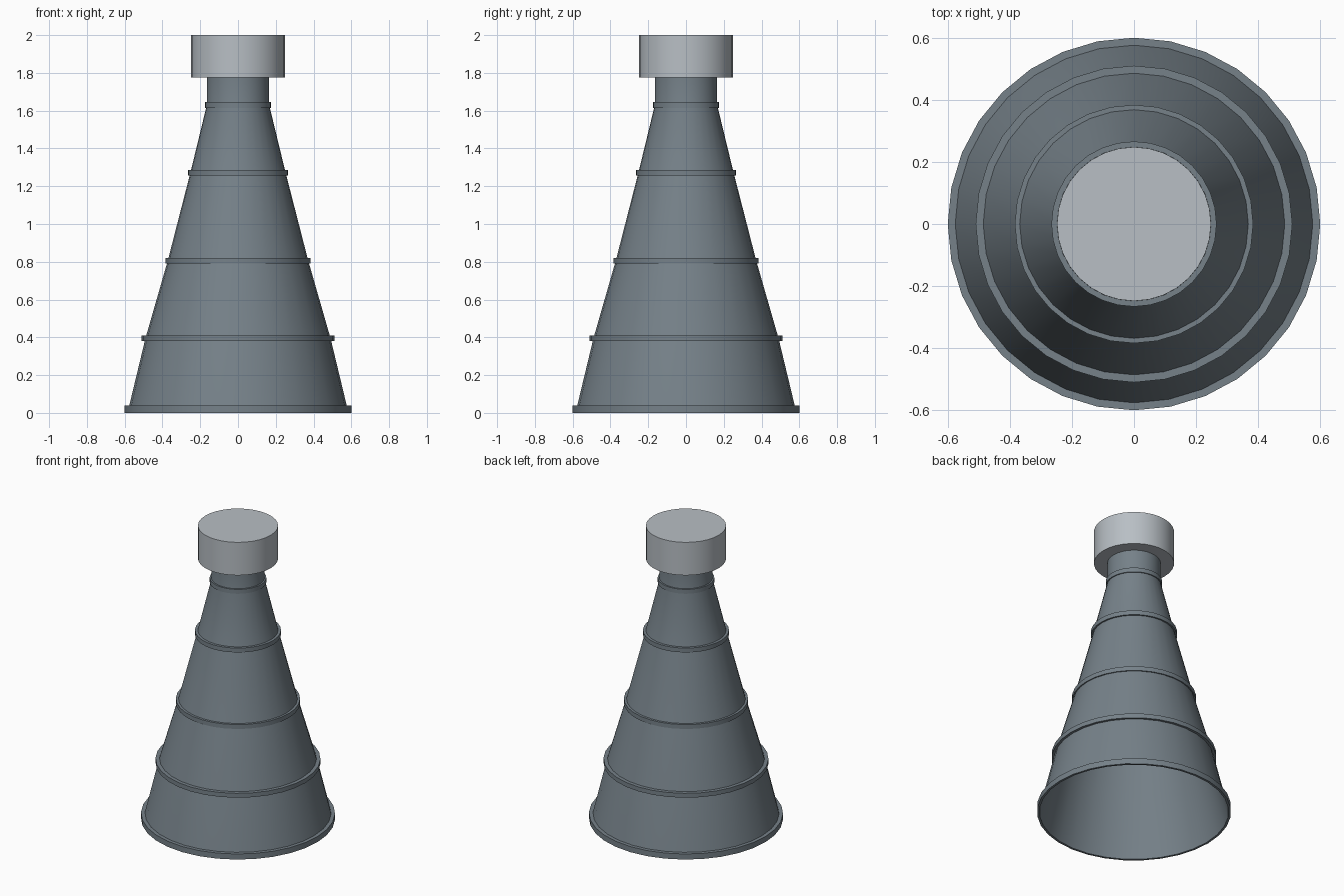
import bpy
import bmesh
from math import cos, sin, pi, radians

SIDES = 32

cube = bpy.data.objects.get("Cube")
if cube:
    bpy.data.objects.remove(cube, do_unlink=True)


def make_material(name, colour):
    mat = bpy.data.materials.new(name)
    mat.use_nodes = True
    mat.diffuse_color = colour
    mat.node_tree.nodes["Principled BSDF"].inputs["Base Color"].default_value = colour
    return mat


def lathe(name, profile, mat):
    """Turn (radius, height) points, listed bottom to top, around the z axis."""
    bm = bmesh.new()
    loops = []
    for r, z in profile:
        if r == 0:
            loops.append([bm.verts.new((0, 0, z))] * SIDES)
        else:
            loops.append([bm.verts.new((r * cos(2 * pi * i / SIDES),
                                        r * sin(2 * pi * i / SIDES), z))
                          for i in range(SIDES)])
    for low, high in zip(loops, loops[1:]):
        for i in range(SIDES):
            j = (i + 1) % SIDES
            corners = dict.fromkeys((low[i], low[j], high[j], high[i]))
            bm.faces.new(list(corners))
    mesh = bpy.data.meshes.new(name)
    bm.to_mesh(mesh)
    bm.free()
    mesh.materials.append(mat)
    for face in mesh.polygons:
        face.use_smooth = True
    mesh.set_sharp_from_angle(angle=radians(30))
    obj = bpy.data.objects.new(name, mesh)
    bpy.context.collection.objects.link(obj)
    return obj


slate = make_material("slate_grey", (0.18, 0.22, 0.25, 1))
pale = make_material("pale_grey", (0.48, 0.52, 0.555, 1))

# Hollow flared body, open at the bottom, with a straight neck
body = [(0.585, 0), (0.49, 0.395), (0.372, 0.805), (0.252, 1.272),
        (0.165, 1.63), (0.165, 1.775)]
lathe("flared_body", body, slate)


def body_radius(z):
    for (r0, z0), (r1, z1) in zip(body, body[1:]):
        if z0 <= z <= z1:
            return r0 + (r1 - r0) * (z - z0) / (z1 - z0)


# Raised bands around the body: outer radius, bottom, top
bands = {
    "base_rim": (0.60, 0, 0.038),
    "lower_band": (0.51, 0.38, 0.41),
    "middle_band": (0.384, 0.79, 0.82),
    "upper_band": (0.266, 1.257, 1.287),
    "neck_band": (0.175, 1.615, 1.645),
}
for name, (r, low, high) in bands.items():
    lathe(name, [(body_radius(low), low), (r, low), (r, high),
                 (body_radius(high), high)], slate)

# Solid round cap on the neck
lathe("top_cap", [(0, 1.775), (0.248, 1.775), (0.248, 2), (0, 2)], pale)
